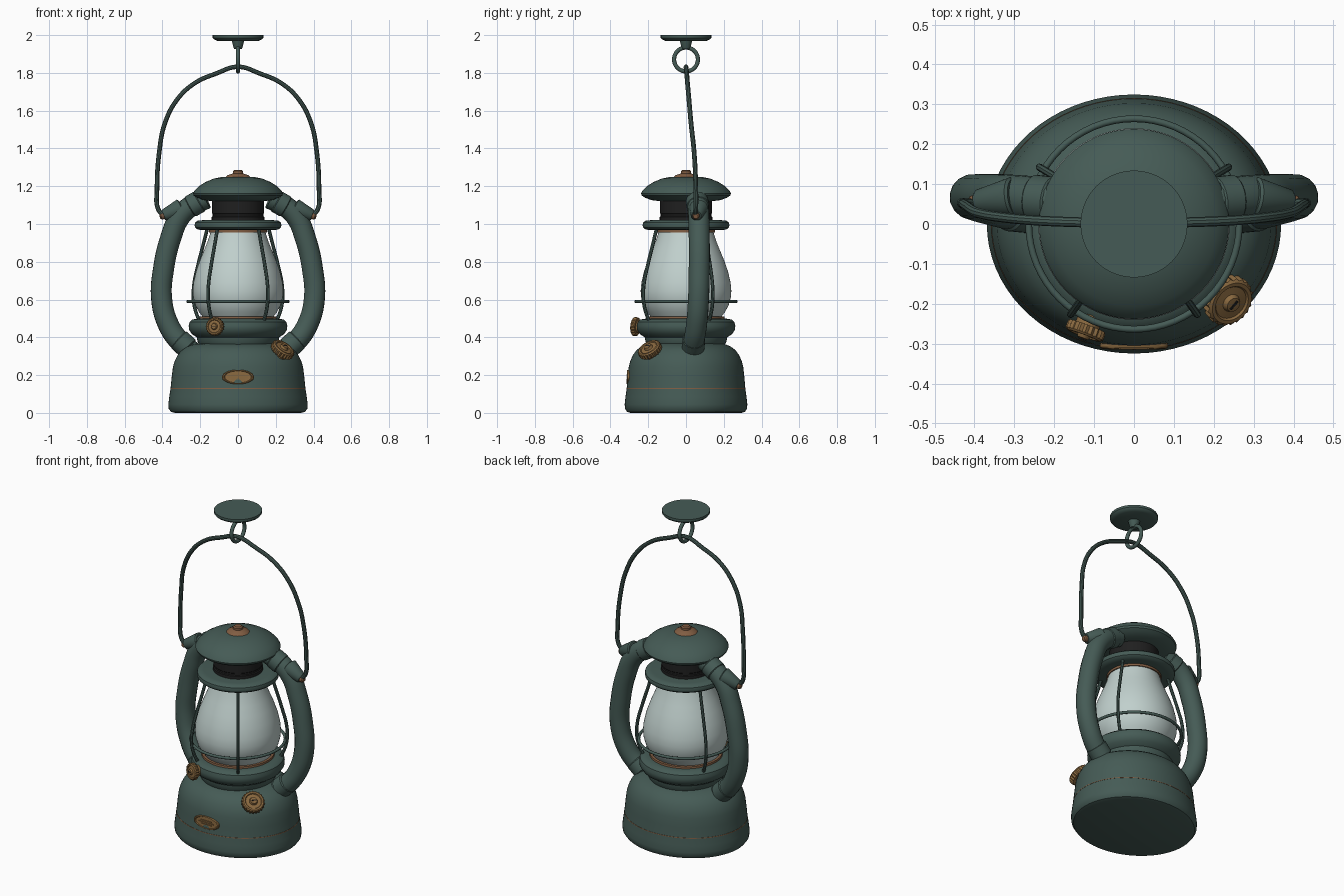
import bpy, bmesh, math
from mathutils import Vector

cube = bpy.data.objects.get("Cube")
if cube:
    bpy.data.objects.remove(cube)


def material(name, rgb):
    m = bpy.data.materials.new(name)
    m.use_nodes = True
    m.diffuse_color = (*rgb, 1)
    m.node_tree.nodes["Principled BSDF"].inputs["Base Color"].default_value = (*rgb, 1)
    return m


GREEN = material("dark green enamel", (0.06, 0.105, 0.092))
GLASS = material("frosted glass", (0.53, 0.63, 0.61))
BRASS = material("aged brass", (0.25, 0.14, 0.05))
COPPER = material("copper", (0.22, 0.11, 0.055))
BLACK = material("soot black", (0.014, 0.014, 0.014))
made = []


def finish(name, bm, mat):
    bmesh.ops.remove_doubles(bm, verts=bm.verts, dist=0.00005)
    bmesh.ops.recalc_face_normals(bm, faces=bm.faces)
    mesh = bpy.data.meshes.new(name)
    bm.to_mesh(mesh)
    bm.free()
    mesh.materials.append(mat)
    ob = bpy.data.objects.new(name, mesh)
    bpy.context.collection.objects.link(ob)
    made.append(ob)
    return ob


def lathe(name, profile, mat, steps=64, squash=1.0, teeth=None):
    """Revolve (radius, height) points about z; teeth = (min radius, notch factor)."""
    bm = bmesh.new()
    vs = [bm.verts.new((r, 0, z)) for r, z in profile]
    es = [bm.edges.new(p) for p in zip(vs, vs[1:])]
    bmesh.ops.spin(bm, geom=vs + es, cent=(0, 0, 0), axis=(0, 0, 1),
                   angle=2 * math.pi, steps=steps)
    for v in bm.verts:
        if teeth and v.co.xy.length > teeth[0]:
            step = round(math.atan2(v.co.y, v.co.x) / (2 * math.pi) * steps)
            if step % 2:
                v.co.xy *= teeth[1]
        v.co.y *= squash
    return finish(name, bm, mat)


def aim(ob, loc, direction):
    ob.location = loc
    ob.rotation_mode = "QUATERNION"
    ob.rotation_quaternion = Vector(direction).to_track_quat("Z", "Y")
    return ob


def rod(name, a, b, r1, r2, mat):
    a, b = Vector(a), Vector(b)
    h = (b - a).length
    e = 0.006
    ob = lathe(name, [(0, 0), (r1 - e, 0), (r1, e), (r2, h - e), (r2 - e, h), (0, h)], mat, 32)
    return aim(ob, a, b - a)


def tube(name, points, radius, mat, sides=4, res=8):
    cu = bpy.data.curves.new(name, "CURVE")
    cu.dimensions = "3D"
    cu.bevel_depth, cu.bevel_resolution, cu.resolution_u = radius, sides, res
    cu.use_fill_caps = True
    sp = cu.splines.new("BEZIER")
    sp.bezier_points.add(len(points) - 1)
    for bp, p in zip(sp.bezier_points, points):
        bp.co = p
        bp.handle_left_type = bp.handle_right_type = "AUTO"
    cu.materials.append(mat)
    tmp = bpy.data.objects.new(name + " path", cu)
    bpy.context.collection.objects.link(tmp)
    graph = bpy.context.evaluated_depsgraph_get()
    mesh = bpy.data.meshes.new_from_object(tmp.evaluated_get(graph))
    bpy.data.objects.remove(tmp)
    ob = bpy.data.objects.new(name, mesh)
    bpy.context.collection.objects.link(ob)
    made.append(ob)
    return ob


def ring(name, major, minor, mat, height=0.0):
    n = 12
    prof = [(major + minor * math.cos(2 * math.pi * i / n),
             height + minor * math.sin(2 * math.pi * i / n)) for i in range(n + 1)]
    return lathe(name, prof, mat)


# Oval fuel tank with its thin seam
OVAL = 0.88
lathe("fuel_tank", [(0, 0), (0.335, 0), (0.355, 0.006), (0.367, 0.022), (0.369, 0.045),
                    (0.364, 0.085), (0.357, 0.13), (0.351, 0.19), (0.344, 0.245),
                    (0.335, 0.275), (0.32, 0.305), (0.298, 0.332), (0.268, 0.352),
                    (0.23, 0.365), (0.19, 0.37), (0, 0.37)], GREEN, 72, OVAL)
lathe("tank_seam", [(0.355, 0.126), (0.3585, 0.127), (0.358, 0.131), (0.355, 0.132)],
      COPPER, 72, OVAL)

# Burner bowl, glass globe and their metal rings
lathe("burner_bowl", [(0, 0.36), (0.205, 0.36), (0.215, 0.38), (0.218, 0.4), (0.245, 0.418),
                      (0.26, 0.442), (0.261, 0.462), (0.256, 0.482), (0.242, 0.494),
                      (0.215, 0.499), (0, 0.499)], GREEN)
lathe("globe_seat", [(0, 0.495), (0.205, 0.495), (0.203, 0.51), (0.175, 0.512)], COPPER)
lathe("glass_globe", [(0, 0.505), (0.185, 0.505), (0.207, 0.535), (0.226, 0.57), (0.237, 0.61),
                      (0.24, 0.645), (0.236, 0.69), (0.222, 0.75), (0.201, 0.81),
                      (0.178, 0.865), (0.158, 0.915), (0.145, 0.958), (0, 0.958)], GLASS)
lathe("globe_top_ring", [(0, 0.954), (0.153, 0.954), (0.153, 0.972), (0, 0.972)], COPPER)
lathe("upper_collar", [(0, 0.968), (0.19, 0.967), (0.215, 0.972), (0.227, 0.982), (0.23, 0.994),
                       (0.227, 1.007), (0.215, 1.017), (0.19, 1.02), (0, 1.02)], GREEN)

# Ribbed chimney under the domed cap
lathe("chimney", [(0.13, 1.01), (0.139, 1.018), (0.139, 1.038), (0.134, 1.042),
                  (0.134, 1.052), (0.138, 1.056), (0.138, 1.13), (0, 1.13)], BLACK)
lathe("cap", [(0, 1.12), (0.13, 1.12), (0.18, 1.126), (0.215, 1.138), (0.234, 1.151),
              (0.238, 1.162), (0.23, 1.177), (0.207, 1.2), (0.172, 1.222),
              (0.13, 1.24), (0.085, 1.249), (0, 1.252)], GREEN)
lathe("cap_finial", [(0, 1.24), (0.066, 1.247), (0.058, 1.257), (0.035, 1.265), (0.027, 1.268),
                     (0.027, 1.28), (0.02, 1.286), (0, 1.287)], COPPER, 32)

# Wire cage around the globe
ring("cage_hoop", 0.264, 0.0085, GREEN, 0.59)
for i, deg in enumerate((-55, -125, 31, 149)):
    c, s = math.cos(math.radians(deg)), math.sin(math.radians(deg))
    path = [(0.19, 0.975), (0.212, 0.9), (0.245, 0.79), (0.272, 0.68),
            (0.275, 0.6), (0.262, 0.54), (0.238, 0.485)]
    tube(f"cage_wire_{i + 1}", [(r * c, r * s, z) for r, z in path], 0.0095, GREEN, 2, 6)

# Side tubes with collars, bail lugs and bolts
for side, sx in (("left", 1), ("right", -1)):
    arm = [(0.24, 0.035, 0.32), (0.3, 0.04, 0.37), (0.365, 0.055, 0.46), (0.404, 0.066, 0.6),
           (0.393, 0.07, 0.77), (0.355, 0.07, 0.93), (0.31, 0.068, 1.035),
           (0.245, 0.063, 1.098), (0.17, 0.055, 1.135)]
    tube(f"{side}_side_tube", [(x * sx, y, z) for x, y, z in arm], 0.056, GREEN, 6, 8)
    rod(f"{side}_lower_collar", (0.315 * sx, 0.042, 0.39), (0.262 * sx, 0.037, 0.34),
        0.06, 0.06, GREEN)
    rod(f"{side}_upper_collar", (0.255 * sx, 0.064, 1.09), (0.2 * sx, 0.058, 1.122),
        0.06, 0.06, GREEN)
    rod(f"{side}_bail_lug", (0.3 * sx, 0.068, 1.085), (0.395 * sx, 0.055, 1.045),
        0.05, 0.031, GREEN)
    rod(f"{side}_bail_bolt", (0.38 * sx, 0.055, 1.048), (0.414 * sx, 0.052, 1.04),
        0.02, 0.018, COPPER)

# Carrying bail
half = [(0.398, 0.05, 1.045), (0.425, 0.052, 1.085), (0.429, 0.052, 1.18), (0.417, 0.043, 1.38),
        (0.388, 0.027, 1.53), (0.325, 0.016, 1.655), (0.23, 0.008, 1.745),
        (0.1, 0.003, 1.803), (0.035, 0, 1.828)]
bail = [(-x, y, z) for x, y, z in half] + [(0, 0, 1.832)] + half[::-1]
tube("bail_handle", bail, 0.0125, GREEN, 3, 8)

# Ceiling plate, stem and hanging ring
lathe("ceiling_plate", [(0, 1.968), (0.11, 1.97), (0.128, 1.978), (0.134, 1.986),
                        (0.134, 2.0), (0, 2.0)], GREEN)
lathe("ceiling_stem", [(0, 1.927), (0.02, 1.927), (0.024, 1.935), (0.033, 1.97)], GREEN, 24)
aim(ring("hanging_ring", 0.063, 0.011, GREEN), (0, 0, 1.871), (1, 0, 0))


# Notched brass knobs with slotted centres
def knob(name, loc, normal, r, neck, steps):
    d = r * 0.26
    ob = lathe(name, [(0, -neck), (r * 0.62, -neck), (r * 0.62, -d), (r * 0.97, -d),
                      (r, -d * 0.5), (r, d * 0.6), (r * 0.86, d), (r * 0.72, d),
                      (r * 0.66, d * 0.7), (r * 0.36, d * 0.8), (r * 0.28, d * 1.5),
                      (0, d * 1.6)], BRASS, steps, teeth=(r * 0.9, 0.91))
    aim(ob, loc, normal)
    bm = bmesh.new()
    bmesh.ops.create_cube(bm, size=1)
    bmesh.ops.scale(bm, verts=bm.verts, vec=(r * 0.42, r * 0.09, 0.004))
    top = Vector(loc) + Vector(normal).normalized() * d * 1.6
    aim(finish(name + "_slot", bm, BLACK), top, normal)


knob("filler_cap", (0.237, -0.192, 0.335), (0.5, -0.43, 0.75), 0.066, 0.06, 44)
knob("wick_knob", (-0.122, -0.268, 0.457), (-0.35, -0.94, 0.08), 0.05, 0.04, 40)

# Oval badge with raised rim and plain bars
badge_dir = (0, -1, 0.05)
badge = aim(lathe("badge", [(0, -0.015), (0.085, -0.015), (0.085, 0.003), (0.08, 0.007),
                            (0.074, 0.007), (0.07, 0.003), (0, 0.003)], BRASS, 48, 0.45),
            (0, -0.306, 0.19), badge_dir)
for dz, w in ((0.011, 0.07), (-0.011, 0.07), (0, 0.1)):
    bm = bmesh.new()
    bmesh.ops.create_cube(bm, size=1)
    bmesh.ops.scale(bm, verts=bm.verts, vec=(w, 0.008, 0.005))
    finish("badge_bar", bm, BRASS).location = (0, -0.31, 0.19 + dz)

# Smooth shading that keeps hard edges
bpy.ops.object.select_all(action="DESELECT")
for ob in made:
    ob.select_set(True)
bpy.context.view_layer.objects.active = made[0]
bpy.ops.object.shade_smooth_by_angle(angle=math.radians(35))
